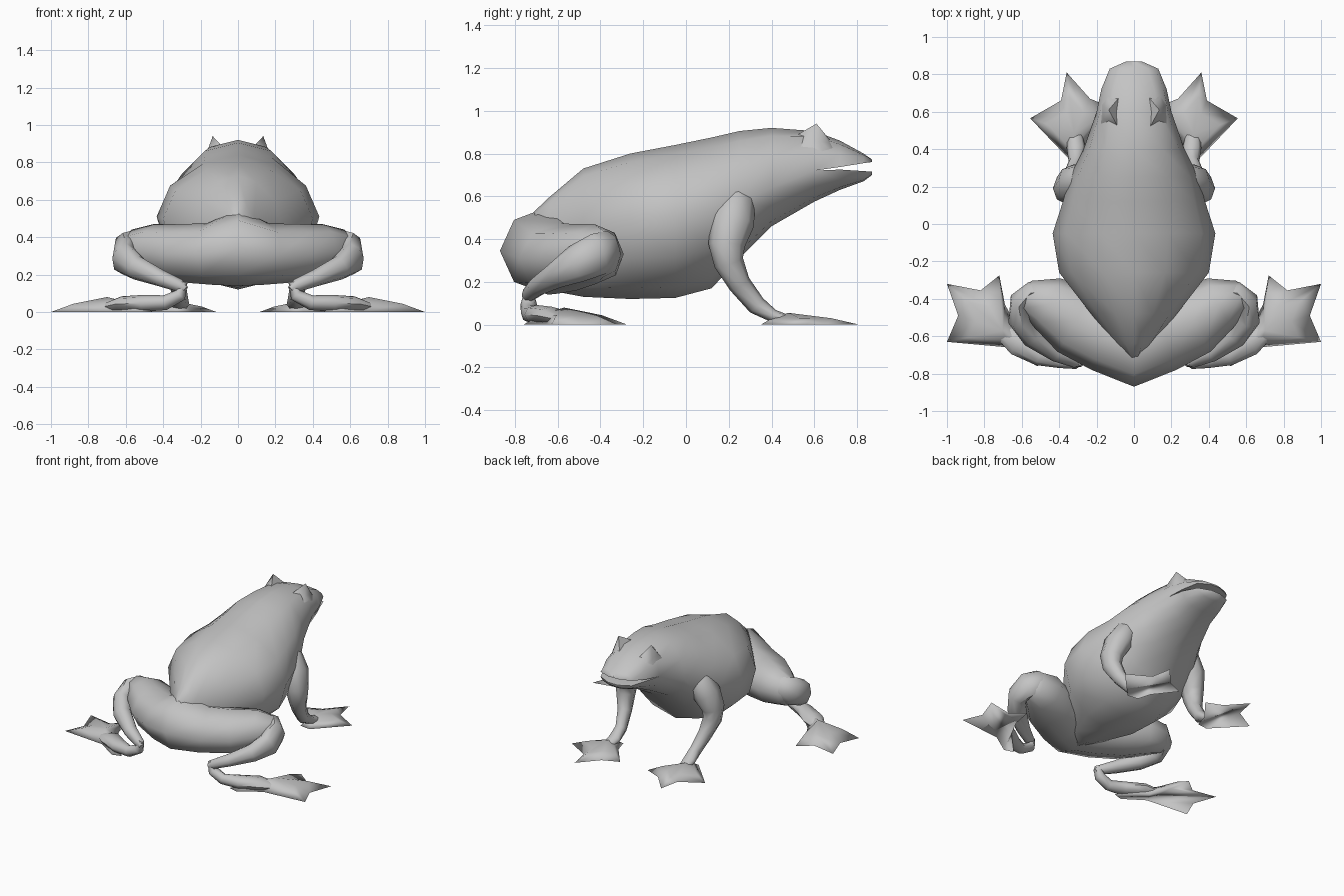
import bpy, bmesh, math
from mathutils import Vector

cube = bpy.data.objects.get("Cube")
if cube:
    bpy.data.objects.remove(cube, do_unlink=True)

GREY = (0.55, 0.55, 0.55, 1)
skin = bpy.data.materials.new("grey skin")
skin.use_nodes = True
skin.diffuse_color = GREY
skin.node_tree.nodes["Principled BSDF"].inputs["Base Color"].default_value = GREY


def finish(name, bm, mirror=True, angle=55):
    """Turn a bmesh into a shaded, optionally mirrored object."""
    bmesh.ops.remove_doubles(bm, verts=bm.verts, dist=0.0005)
    bmesh.ops.recalc_face_normals(bm, faces=bm.faces)
    mesh = bpy.data.meshes.new(name)
    bm.to_mesh(mesh)
    bm.free()
    mesh.materials.append(skin)
    ob = bpy.data.objects.new(name, mesh)
    bpy.context.collection.objects.link(ob)
    bpy.ops.object.select_all(action="DESELECT")
    ob.select_set(True)
    bpy.context.view_layer.objects.active = ob
    bpy.ops.object.shade_smooth_by_angle(angle=math.radians(angle))
    if mirror:
        ob.modifiers.new("mirror", "MIRROR").use_mirror_merge = False
    return ob


def tube(name, path, ref, mirror=True, sides=8):
    """Elliptical limb; path holds (x, y, z, side radius, up radius)."""
    bm = bmesh.new()
    pts = [Vector(p[:3]) for p in path]
    rings = []
    for i, p in enumerate(path):
        t = (pts[min(i + 1, len(pts) - 1)] - pts[max(i - 1, 0)]).normalized()
        side = t.cross(Vector(ref)).normalized()
        up = side.cross(t)
        ring = []
        for k in range(sides):
            a = math.tau * k / sides
            ring.append(bm.verts.new(pts[i] + side * p[3] * math.cos(a) + up * p[4] * math.sin(a)))
        rings.append(ring)
    for a, b in zip(rings, rings[1:]):
        for k in range(sides):
            n = (k + 1) % sides
            bm.faces.new((a[k], a[n], b[n], b[k]))
    bm.faces.new(rings[0])
    bm.faces.new(rings[-1])
    return finish(name, bm, mirror)


def fan(name, outline, apex, bulge, angle):
    """Closed web or bump: an outline rising over a middle ring to an apex."""
    bm = bmesh.new()
    apex = Vector(apex)
    rim = [Vector(p).to_3d() for p in outline]
    mid = [p.lerp(apex, 0.4) for p in rim]
    for p, r in zip(mid, rim):
        p.z = r.z + (apex.z - r.z) * bulge
    low = [bm.verts.new(p) for p in rim]
    high = [bm.verts.new(p) for p in mid]
    top = bm.verts.new(apex)
    for i in range(len(low)):
        j = (i + 1) % len(low)
        bm.faces.new((low[i], low[j], high[j], high[i]))
        bm.faces.new((high[i], high[j], top))
    bm.faces.new(low)
    return finish(name, bm, angle=angle)


# Body and head: y, top, upper lip, lower lip, bottom, half width, back shape
# (a back shape above 1 is pitched, below 1 is boxy)
sections = [
    (-0.74, 0.50, 0.40, 0.40, 0.20, 0.02, 1),
    (-0.64, 0.595, 0.42, 0.42, 0.16, 0.10, 1.1),
    (-0.48, 0.73, 0.46, 0.46, 0.13, 0.23, 1.2),
    (-0.26, 0.80, 0.50, 0.50, 0.12, 0.40, 1.25),
    (-0.05, 0.84, 0.51, 0.51, 0.125, 0.435, 1.25),
    (0.12, 0.875, 0.53, 0.53, 0.17, 0.38, 1.1),
    (0.25, 0.905, 0.57, 0.57, 0.31, 0.345, 0.95),
    (0.40, 0.92, 0.64, 0.64, 0.46, 0.27, 0.85),
    (0.60, 0.905, 0.72, 0.72, 0.575, 0.20, 0.65),
    (0.72, 0.86, 0.737, 0.725, 0.63, 0.175, 0.7),
    (0.83, 0.80, 0.755, 0.718, 0.67, 0.13, 0.8),
    (0.87, 0.772, 0.76, 0.715, 0.70, 0.04, 1),
]
STEPS = 6
bm = bmesh.new()
for upper in (True, False):
    rings = []
    for y, top, lip_up, lip_low, bottom, w, shape in sections:
        mid, end = (lip_up, top) if upper else (lip_low, bottom)
        ring = []
        for k in range(STEPS + 1):
            a = math.pi * k / STEPS
            c = math.cos(a)
            c = math.copysign(abs(c) ** (shape if upper else 1), c) if k * 2 != STEPS else 0
            ring.append(bm.verts.new((w * c, y, mid + (end - mid) * math.sin(a))))
        rings.append(ring)
    for i, (a, b) in enumerate(zip(rings, rings[1:])):
        for k in range(STEPS):
            bm.faces.new((a[k], a[k + 1], b[k + 1], b[k]))
        # Palate and floor of the open mouth
        if sections[i][0] >= 0.6:
            bm.faces.new((a[0], b[0], b[-1], a[-1]))
    bm.faces.new(rings[0])
    bm.faces.new(rings[-1])
finish("body", bm, mirror=False)

# Eye ridges
fan("eye_bumps", [(0.07, 0.49, 0.87), (0.06, 0.70, 0.83), (0.14, 0.71, 0.79),
                  (0.175, 0.64, 0.80), (0.18, 0.53, 0.82)], (0.135, 0.61, 0.94), 0.4, 55)

# Hind legs: one tube runs through the pelvis from knee to knee
UP = (0, 0, 1)
half = [(0.15, -0.59, 0.31, 0.205, 0.165),
        (0.32, -0.515, 0.315, 0.19, 0.155),
        (0.46, -0.425, 0.33, 0.15, 0.14),
        (0.57, -0.39, 0.33, 0.09, 0.11),
        (0.62, -0.38, 0.33, 0.03, 0.04)]
tube("pelvis_and_thighs", [(-p[0],) + p[1:] for p in reversed(half)]
     + [(0, -0.645, 0.345, 0.225, 0.205)] + half, UP, mirror=False)
tube("shins", [(0.44, -0.35, 0.36, 0.03, 0.04),
               (0.54, -0.365, 0.35, 0.06, 0.09),
               (0.60, -0.41, 0.33, 0.065, 0.10),
               (0.61, -0.51, 0.285, 0.065, 0.09),
               (0.54, -0.60, 0.235, 0.065, 0.065),
               (0.41, -0.69, 0.18, 0.05, 0.045),
               (0.31, -0.735, 0.14, 0.035, 0.035),
               (0.28, -0.745, 0.12, 0.02, 0.02)], UP)
tube("ankles", [(0.29, -0.735, 0.16, 0.02, 0.02),
                (0.31, -0.735, 0.09, 0.04, 0.035),
                (0.39, -0.735, 0.05, 0.036, 0.04),
                (0.50, -0.70, 0.047, 0.06, 0.045),
                (0.62, -0.63, 0.042, 0.075, 0.042),
                (0.74, -0.56, 0.02, 0.03, 0.015)], UP)
fan("hind_feet", [(0.45, -0.74), (0.52, -0.76), (0.67, -0.66), (1.0, -0.63),
                  (0.94, -0.49), (1.0, -0.32), (0.82, -0.355), (0.72, -0.275),
                  (0.69, -0.43), (0.62, -0.56)], (0.70, -0.57, 0.08), 0.55, 180)

# Front legs
tube("front_legs", [(0.22, 0.26, 0.66, 0.03, 0.03),
                    (0.27, 0.235, 0.58, 0.09, 0.08),
                    (0.325, 0.215, 0.48, 0.105, 0.09),
                    (0.36, 0.19, 0.37, 0.085, 0.075),
                    (0.36, 0.20, 0.29, 0.07, 0.065),
                    (0.335, 0.25, 0.19, 0.053, 0.05),
                    (0.31, 0.33, 0.09, 0.045, 0.04),
                    (0.31, 0.41, 0.04, 0.03, 0.05),
                    (0.32, 0.53, 0.015, 0.01, 0.03)], (1, 0, 0))
fan("front_feet", [(0.27, 0.36), (0.35, 0.35), (0.555, 0.565), (0.39, 0.66),
                   (0.36, 0.81), (0.235, 0.67), (0.115, 0.62), (0.24, 0.46)],
    (0.32, 0.48, 0.055), 0.55, 180)
